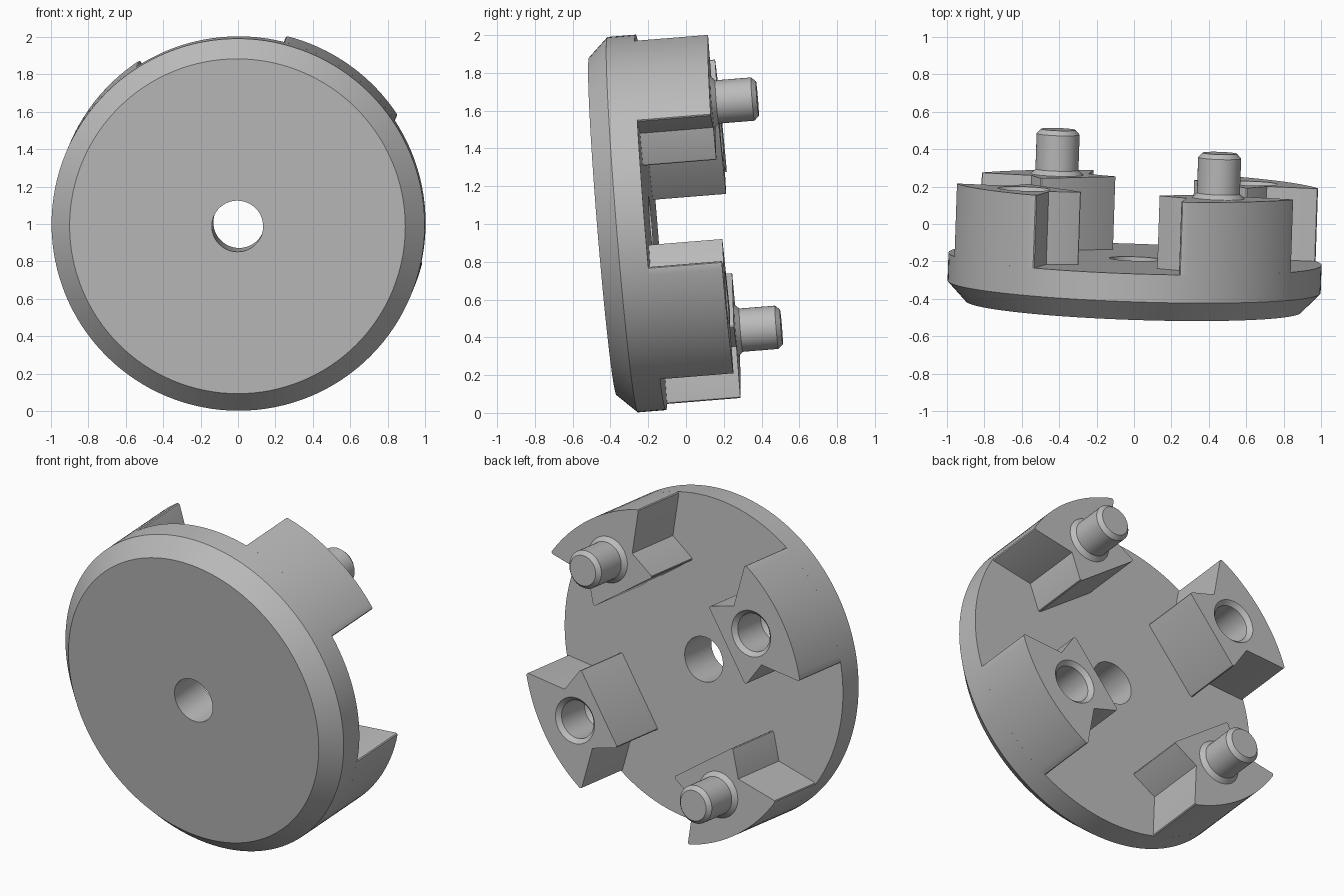
import bpy, bmesh, math
from mathutils import Matrix, Vector

if "Cube" in bpy.data.objects:
    bpy.data.objects.remove(bpy.data.objects["Cube"])

# Slightly tilted axis frame: local z runs from the flat front face to the rear
axis = Vector((0.034, 1.0, 0.081)).normalized()
u = Vector((-1, 0, 0))
u = (u - axis * u.dot(axis)).normalized()
v = axis.cross(u)
FRAME = Matrix.Translation((-0.003, -0.44, 0.988)) @ Matrix((u, v, axis)).transposed().to_4x4()

R = 0.997            # outer radius
T_DISC, T_BLOCK = 0.255, 0.645
PIN_R = 0.745        # pin circle radius

grey = bpy.data.materials.new("grey_metal")
grey.diffuse_color = (0.5, 0.5, 0.5, 1)
grey.use_nodes = True
grey.node_tree.nodes["Principled BSDF"].inputs["Base Color"].default_value = grey.diffuse_color


def finish(bm, name, matrix):
    bmesh.ops.recalc_face_normals(bm, faces=bm.faces)
    me = bpy.data.meshes.new(name)
    bm.to_mesh(me)
    bm.free()
    ob = bpy.data.objects.new(name, me)
    bpy.context.collection.objects.link(ob)
    me.materials.append(grey)
    ob.matrix_world = matrix
    return ob


def smooth(ob):
    bpy.ops.object.select_all(action='DESELECT')
    ob.select_set(True)
    bpy.context.view_layer.objects.active = ob
    bpy.ops.object.shade_smooth_by_angle(angle=math.radians(30))


def lathe(name, profile, matrix, n=48, ring=False):
    """Revolve (radius, height) points; capped ends, or a closed ring."""
    bm = bmesh.new()
    loops = [[bm.verts.new((r * math.cos(2 * math.pi * i / n), r * math.sin(2 * math.pi * i / n), z))
              for i in range(n)] for r, z in profile]
    pairs = list(zip(loops, loops[1:]))
    if ring:
        pairs.append((loops[-1], loops[0]))
    else:
        bm.faces.new(loops[0])
        bm.faces.new(loops[-1])
    for a, b in pairs:
        for i in range(n):
            j = (i + 1) % n
            bm.faces.new((a[i], a[j], b[j], b[i]))
    return finish(bm, name, matrix)


def block(name, matrix):
    """Waisted jaw: outer arc, pinched neck, straight inner side."""
    half = math.radians(21.9)
    pts = [(R * math.cos(half * k / 8), R * math.sin(half * k / 8)) for k in range(-8, 9)]
    pts += [(0.715, 0.187), (0.54, 0.25), (0.54, -0.25), (0.715, -0.187)]
    bm = bmesh.new()
    low = [bm.verts.new((x, y, T_DISC)) for x, y in pts]
    top = [bm.verts.new((x, y, T_BLOCK)) for x, y in pts]
    bm.faces.new(low)
    bm.faces.new(top)
    n = len(pts)
    for i in range(n):
        j = (i + 1) % n
        bm.faces.new((low[i], low[j], top[j], top[i]))
    bm.normal_update()
    # small rounding on the outer tips and inner corners
    edges = [bm.edges.get((low[i], top[i])) for i in (0, 16, 18, 19)]
    bmesh.ops.bevel(bm, geom=edges, offset=0.018, segments=3, profile=0.5, affect='EDGES')
    return finish(bm, name, matrix)


# Chamfered disc with centre bore
smooth(lathe("disc", [(0.137, 0), (0.897, 0), (R, 0.105), (R, T_DISC), (0.137, T_DISC)],
             FRAME, n=128, ring=True))

# Four jaws: alternating socket and pin
for i in range(4):
    m = FRAME @ Matrix.Rotation(math.radians(35.4 + 90 * i), 4, 'Z')
    at_pin = m @ Matrix.Translation((PIN_R, 0, T_BLOCK))
    jaw = block(f"jaw_{i + 1}", m)
    if i % 2:
        # pin with flared root and chamfered tip
        smooth(lathe(f"pin_{i + 1}", [(0.14, 0), (0.115, 0.025), (0.115, 0.215), (0.092, 0.24)], at_pin))
    else:
        # countersunk blind socket
        cutter = lathe("socket_cutter", [(0.092, -0.27), (0.115, -0.245), (0.115, -0.025),
                                         (0.14, 0), (0.14, 0.05)], at_pin)
        cutter.hide_render = True
        bpy.context.view_layer.update()
        mod = jaw.modifiers.new("socket", 'BOOLEAN')
        mod.operation = 'DIFFERENCE'
        mod.solver = 'EXACT'
        mod.object = cutter
        bpy.context.view_layer.objects.active = jaw
        bpy.ops.object.modifier_apply(modifier=mod.name)
        bpy.data.objects.remove(cutter)
    smooth(jaw)
